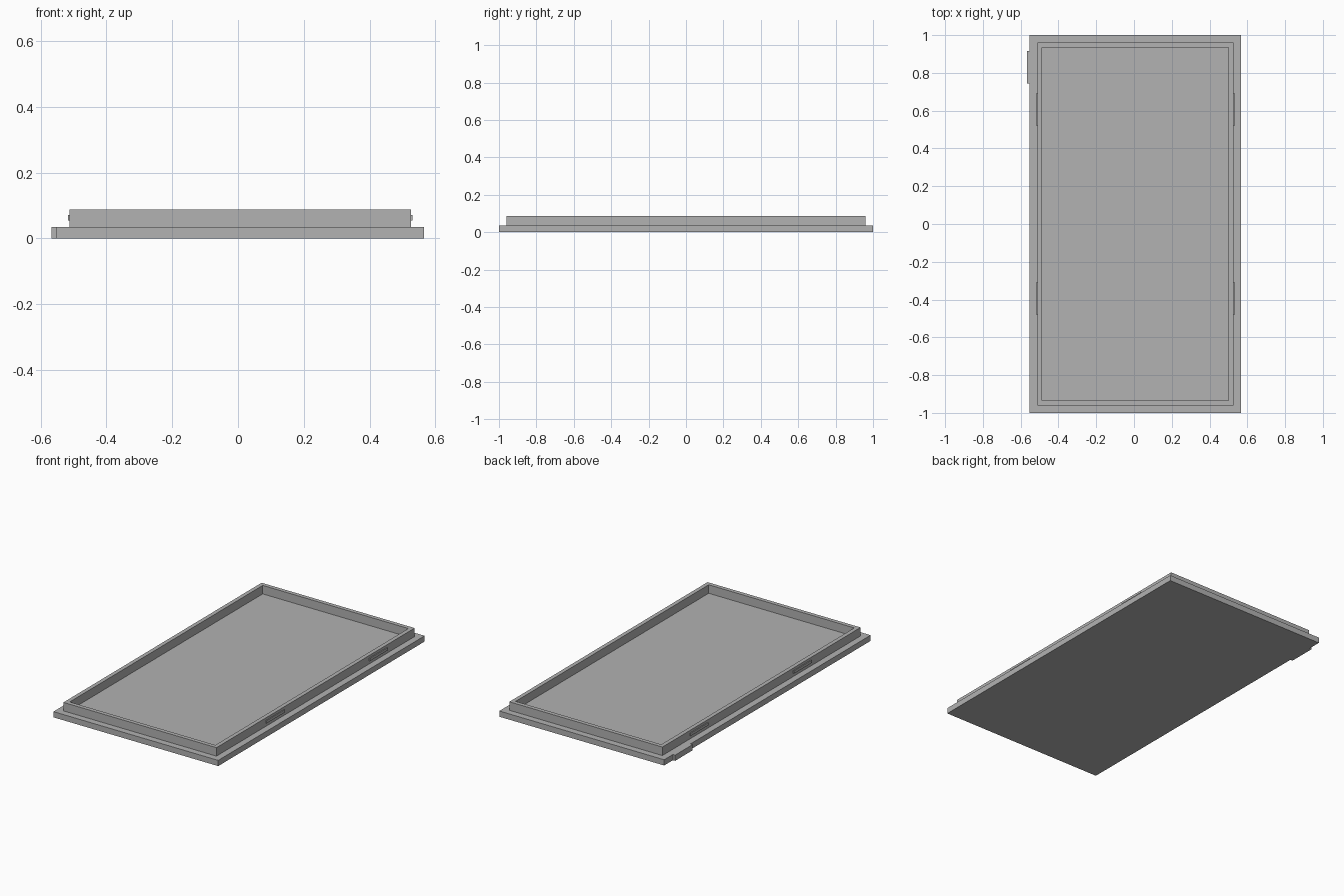
import bpy
import bmesh

cube = bpy.data.objects.get("Cube")
if cube:
    bpy.data.objects.remove(cube, do_unlink=True)

GREY = 0.445
mat = bpy.data.materials.new("plain grey")
mat.use_nodes = True
mat.diffuse_color = (GREY, GREY, GREY, 1)
mat.node_tree.nodes["Principled BSDF"].inputs["Base Color"].default_value = (GREY, GREY, GREY, 1)

CX = 0.007          # plate centre, shifted by the side tab
BASE_X = 0.559      # plate half width
RIM_X, RIM_Y = 0.519, 0.96
WALL = 0.025
BASE_TOP, RIM_TOP = 0.035, 0.087


def finish(name, bm):
    bmesh.ops.recalc_face_normals(bm, faces=bm.faces)
    mesh = bpy.data.meshes.new(name)
    bm.to_mesh(mesh)
    bm.free()
    mesh.materials.append(mat)
    obj = bpy.data.objects.new(name, mesh)
    bpy.context.collection.objects.link(obj)
    return obj


def box(name, xs, ys, zs):
    bm = bmesh.new()
    bmesh.ops.create_cube(bm, size=1)
    for v in bm.verts:
        v.co = [lo + (c + 0.5) * (hi - lo) for c, (lo, hi) in zip(v.co, (xs, ys, zs))]
    return finish(name, bm)


def frame(name, hx, hy, wall, zs):
    """Rectangular ring with mitred corners."""
    bm = bmesh.new()
    corners = [(-1, -1), (1, -1), (1, 1), (-1, 1)]
    section = [(0, zs[0]), (0, zs[1]), (wall, zs[1]), (wall, zs[0])]
    rings = [[bm.verts.new((CX + sx * (hx - d), sy * (hy - d), z)) for d, z in section]
             for sx, sy in corners]
    for i in range(4):
        a, b = rings[i], rings[(i + 1) % 4]
        for j in range(4):
            k = (j + 1) % 4
            bm.faces.new((a[j], b[j], b[k], a[k]))
    return finish(name, bm)


# Flat plate with a raised rim set in from its edge
box("base_plate", (CX - BASE_X, CX + BASE_X), (-1, 1), (0, BASE_TOP))
frame("raised_rim", RIM_X, RIM_Y, WALL, (BASE_TOP, RIM_TOP))

# Finger tab on the right edge, near the back
edge = CX - BASE_X
box("finger_tab", (edge - 0.015, edge), (0.745, 0.915), (0, BASE_TOP))

# Snap ridges on both long sides of the rim
for side, sign in (("left", 1), ("right", -1)):
    xs = sorted((CX + sign * (RIM_X - 0.002), CX + sign * (RIM_X + 0.005)))
    for place, y in (("back", 0.606), ("front", -0.394)):
        box(f"snap_ridge_{side}_{place}", xs, (y - 0.087, y + 0.087), (0.054, 0.071))
